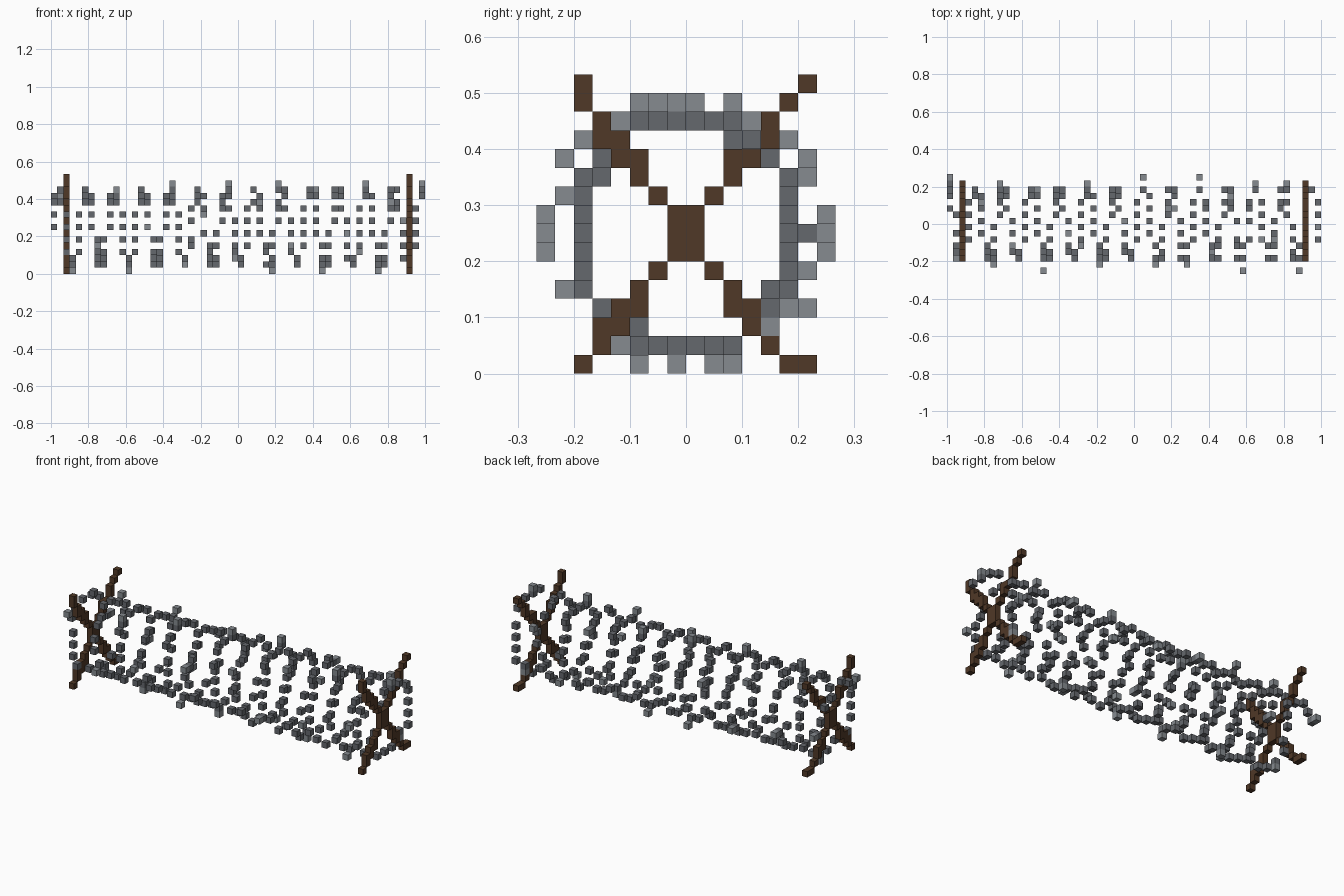
import bpy, bmesh
from math import sin, cos, floor
from mathutils import Vector

if "Cube" in bpy.data.objects:
    bpy.data.objects.remove(bpy.data.objects["Cube"])

V = 1 / 30                      # voxel size


def material(name, rgb):
    m = bpy.data.materials.new(name)
    m.diffuse_color = (*rgb, 1)
    m.use_nodes = True
    m.node_tree.nodes["Principled BSDF"].inputs["Base Color"].default_value = m.diffuse_color
    return m


def voxel_object(name, cells, occupied, mat):
    """Mesh the exposed faces of a set of integer voxel cells."""
    bm = bmesh.new()
    for c in sorted(cells):
        for axis in range(3):
            for side in (0, 1):
                n = list(c)
                n[axis] += 2 * side - 1
                if tuple(n) in occupied:
                    continue
                u, w = (axis + 1) % 3, (axis + 2) % 3
                corners = []
                for a, b in ((0, 0), (1, 0), (1, 1), (0, 1)):
                    p = Vector(c)
                    p[axis] += side
                    p[u] += a
                    p[w] += b
                    corners.append(bm.verts.new(p * V))
                bm.faces.new(corners if side else corners[::-1])
    bmesh.ops.remove_doubles(bm, verts=bm.verts, dist=V * 0.01)
    me = bpy.data.meshes.new(name)
    bm.to_mesh(me)
    bm.free()
    me.materials.append(mat)
    ob = bpy.data.objects.new(name, me)
    bpy.context.collection.objects.link(ob)


# Crossed stake profile: filled y cells for each row, bottom to top
ROWS = [(-6, 5, 6), (-5, 4), (-5, -4, 3), (-4, -3, 2, 3), (-3, 2), (-2, 1),
        (-1, 0), (-1, 0), (-1, 0), (-2, 1), (-3, 2), (-4, -3, 2, 3),
        (-5, -4, 4), (-5, 4), (-6, 5), (-6, 6)]
stakes = {x: {(x, y, z) for z, ys in enumerate(ROWS) for y in ys} for x in (-28, 27)}
wood = stakes[-28] | stakes[27]


# Coiled wire sampled along a helix, with a barb on every seventh sample
def helix_cell(i, r):
    a = 0.35 * i
    return (floor(-30 + i / 4), floor(r * cos(a)), floor(7.5 + r * sin(a)))


wire = {helix_cell(i, 6.0) for i in range(240)} - wood
barbs = {helix_cell(i, 7.2) for i in range(0, 240, 7)} - wood - wire
occupied = wood | wire | barbs

wood_mat = material("wood", (0.08, 0.04, 0.02))
voxel_object("left_cross_stakes", stakes[-28], occupied, wood_mat)
voxel_object("right_cross_stakes", stakes[27], occupied, wood_mat)
voxel_object("wire_coil", wire, occupied, material("wire", (0.13, 0.14, 0.155)))
voxel_object("wire_barbs", barbs, occupied, material("barb", (0.24, 0.26, 0.28)))
